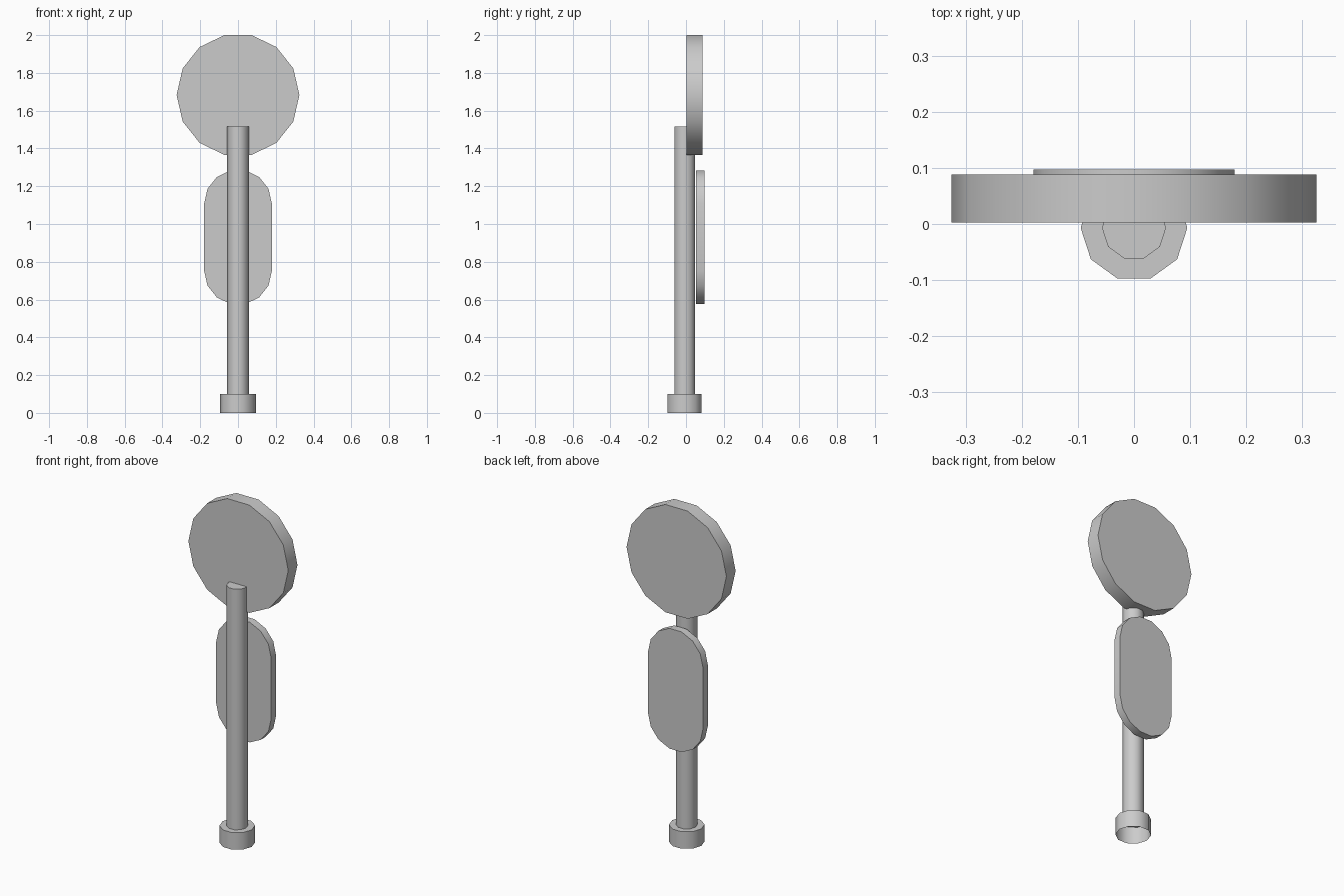
import bpy, bmesh
from math import cos, sin, pi, radians

if "Cube" in bpy.data.objects:
    bpy.data.objects.remove(bpy.data.objects["Cube"])


def make_object(name, bm):
    bmesh.ops.recalc_face_normals(bm, faces=bm.faces)
    mesh = bpy.data.meshes.new(name)
    bm.to_mesh(mesh)
    bm.free()
    ob = bpy.data.objects.new(name, mesh)
    bpy.context.collection.objects.link(ob)
    bpy.ops.object.select_all(action='DESELECT')
    ob.select_set(True)
    bpy.context.view_layer.objects.active = ob
    bpy.ops.object.shade_smooth_by_angle(angle=radians(42))
    return ob


def plate(name, outline, y0, y1):
    """Extrude an x-z outline from y0 back to y1."""
    bm = bmesh.new()
    face = bm.faces.new([bm.verts.new((x, y0, z)) for x, z in outline])
    geom = bmesh.ops.extrude_face_region(bm, geom=[face], use_keep_orig=True)["geom"]
    moved = [v for v in geom if isinstance(v, bmesh.types.BMVert)]
    bmesh.ops.translate(bm, verts=moved, vec=(0, y1 - y0, 0))
    return make_object(name, bm)


def arc(radius, z, first, last, sides=14):
    return [(radius * cos(2 * pi * i / sides), z + radius * sin(2 * pi * i / sides))
            for i in range(first, last + 1)]


# Post with wider foot: ten-sided, closed on top, open underneath
bm = bmesh.new()
rings = []
for r, z in [(0.095, 0), (0.095, 0.1), (0.057, 0.1), (0.057, 1.515)]:
    rings.append([bm.verts.new((r * cos(pi * i / 5), -0.007 + r * sin(pi * i / 5), z))
                  for i in range(10)])
for a, b in zip(rings, rings[1:]):
    for i in range(10):
        j = (i + 1) % 10
        bm.faces.new((a[i], a[j], b[j], b[i]))
bm.faces.new(rings[-1])
make_object("post", bm)

# Round sign on top
plate("round_sign", arc(0.325, 1.683, 0, 13), 0.003, 0.0885)

# Long rounded plate below it, behind the post
plate("oblong_plate", arc(0.179, 1.109, 0, 7) + arc(0.179, 0.751, 7, 14), 0.0525, 0.0975)
